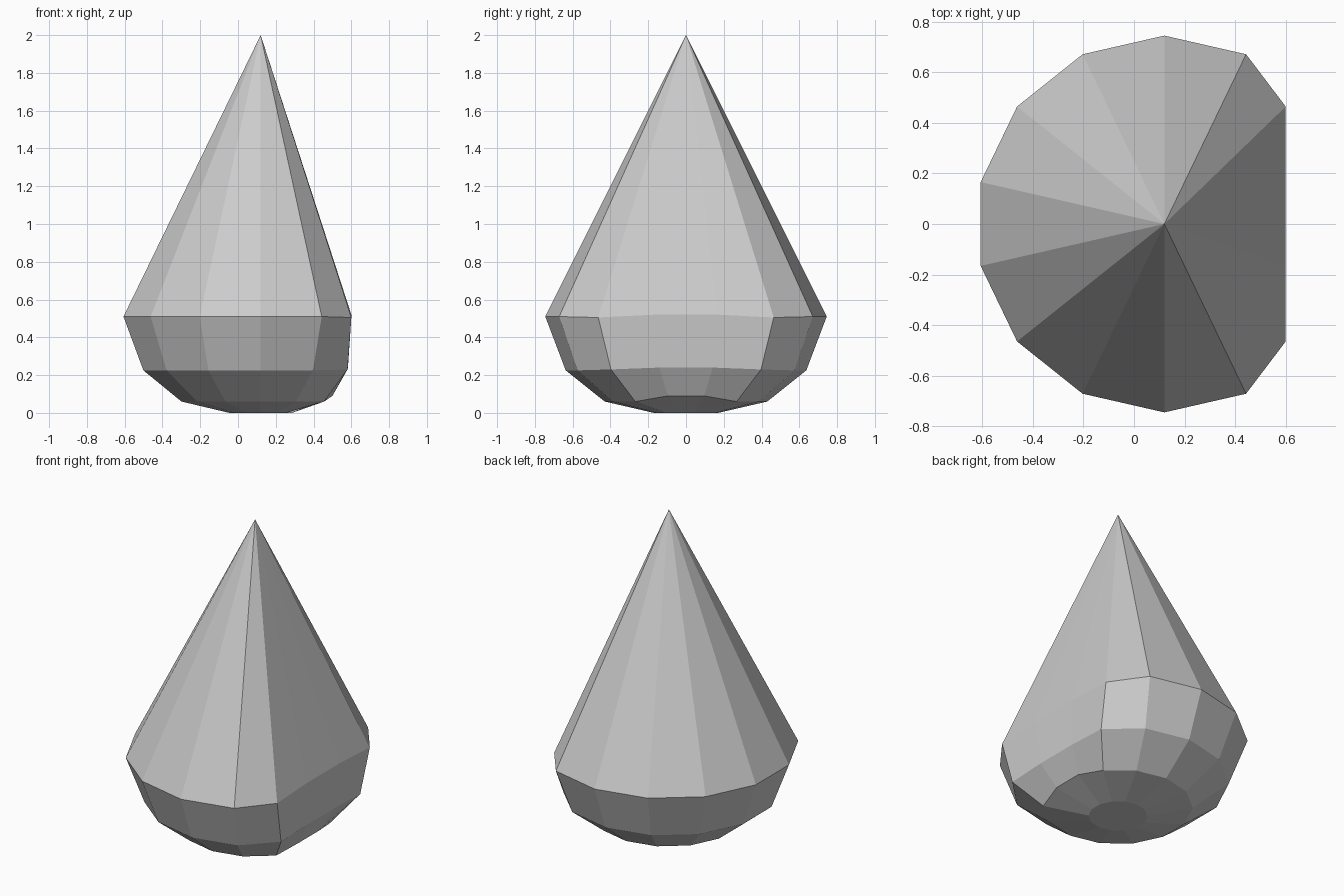
import bpy
import bmesh
from math import cos, sin, pi

cube = bpy.data.objects.get("Cube")
if cube:
    bpy.data.objects.remove(cube)

SIDES = 14
AXIS_X = 0.12
# Ring radius and height, from the base up to the shoulder
RINGS = [(0.17, 0.0), (0.43, 0.06), (0.637, 0.225), (0.745, 0.51)]
# Flattened side: (x, z) of the inner and outer vertex pairs on each upper ring
DENTED = {1: [(0.50, 0.09), (0.456, 0.06)],
          2: [(0.582, 0.24), (0.58, 0.23)],
          3: [(0.60, 0.52), (0.60, 0.505)]}

mat = bpy.data.materials.new("light grey")
mat.use_nodes = True
colour = (0.6, 0.6, 0.6, 1.0)
mat.diffuse_color = colour
mat.node_tree.nodes["Principled BSDF"].inputs["Base Color"].default_value = colour

bm = bmesh.new()

# Faceted bowl rings, with the +x side pressed flat
rings = []
for level, (radius, height) in enumerate(RINGS):
    ring = []
    for i in range(SIDES):
        angle = (i + 0.5) * 2 * pi / SIDES
        x, y, z = AXIS_X + radius * cos(angle), radius * sin(angle), height
        step = min(i, SIDES - 1 - i)
        if level in DENTED and step < 2:
            x, z = DENTED[level][step]
        ring.append(bm.verts.new((x, y, z)))
    rings.append(ring)

# Base, side bands and pointed cone
bm.faces.new(reversed(rings[0]))
apex = bm.verts.new((AXIS_X, 0, 2.0))
for i in range(SIDES):
    j = (i + 1) % SIDES
    for low, high in zip(rings, rings[1:]):
        bm.faces.new((low[i], low[j], high[j], high[i]))
    bm.faces.new((rings[-1][i], rings[-1][j], apex))

bmesh.ops.recalc_face_normals(bm, faces=bm.faces)
mesh = bpy.data.meshes.new("faceted_drop")
bm.to_mesh(mesh)
bm.free()
mesh.materials.append(mat)
drop = bpy.data.objects.new("faceted_drop", mesh)
bpy.context.collection.objects.link(drop)
